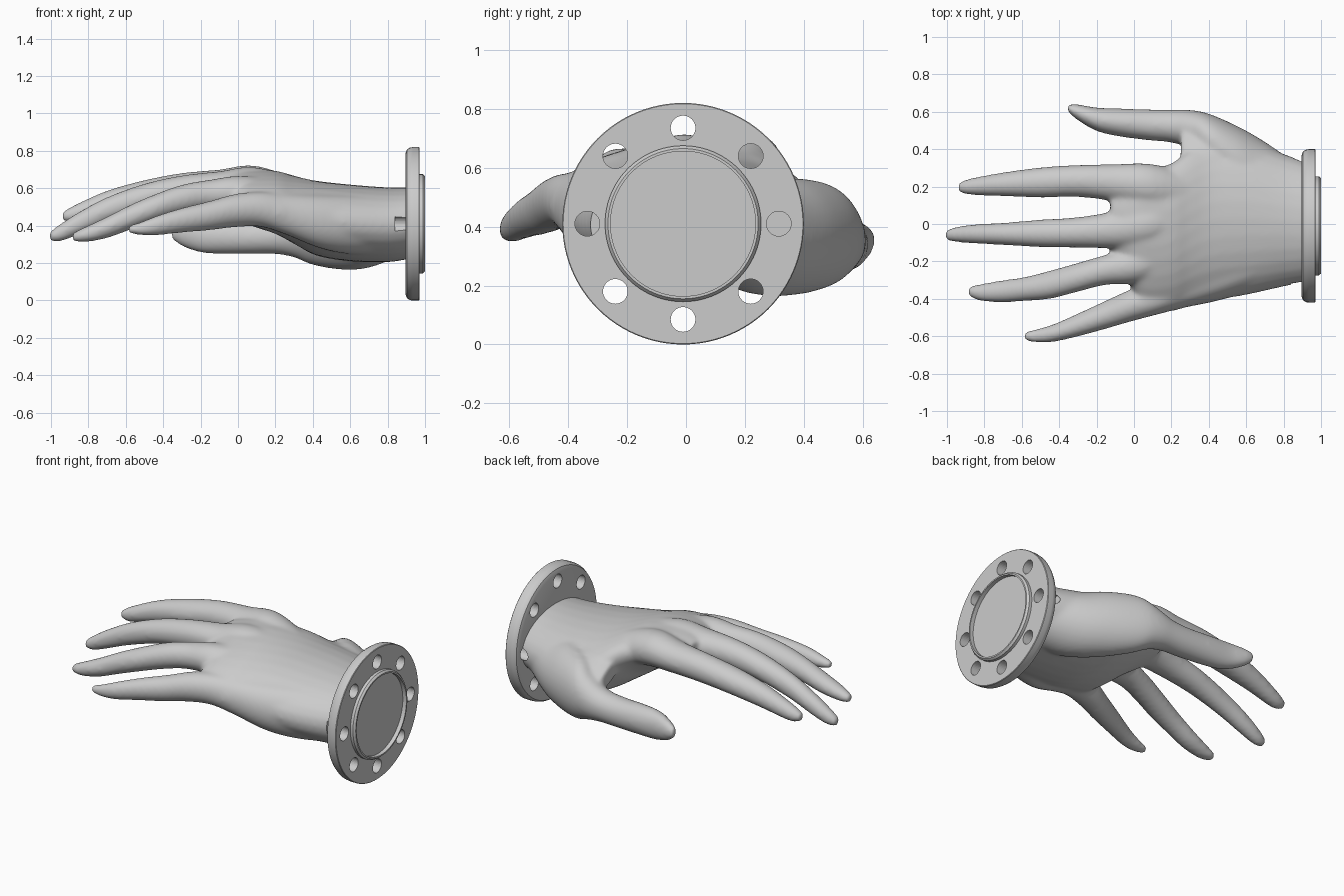
import bpy, bmesh, math
from mathutils import Vector, Matrix

cube = bpy.data.objects.get("Cube")
if cube:
    bpy.data.objects.remove(cube, do_unlink=True)

grey = bpy.data.materials.new("plain grey")
grey.use_nodes = True
grey.diffuse_color = (0.6, 0.6, 0.6, 1)
grey.node_tree.nodes["Principled BSDF"].inputs["Base Color"].default_value = (0.6, 0.6, 0.6, 1)

AXIS = Vector((0, -0.01, 0.41))


def make_object(name, bm):
    bmesh.ops.recalc_face_normals(bm, faces=bm.faces)
    mesh = bpy.data.meshes.new(name)
    bm.to_mesh(mesh)
    bm.free()
    obj = bpy.data.objects.new(name, mesh)
    bpy.context.collection.objects.link(obj)
    mesh.materials.append(grey)
    return obj


def loft(bm, rings):
    """Skin a list of vertex rings and cap both ends."""
    loops = [[bm.verts.new(p) for p in ring] for ring in rings]
    n = len(loops[0])
    for a, b in zip(loops, loops[1:]):
        for i in range(n):
            j = (i + 1) % n
            bm.faces.new((a[i], a[j], b[j], b[i]))
    bm.faces.new(loops[0][::-1])
    bm.faces.new(loops[-1])


def spline(keys, steps=5):
    """Catmull-Rom curve through section keys."""
    keys = [Vector(k) for k in keys]
    out = []
    for i in range(len(keys) - 1):
        b, c = keys[i], keys[i + 1]
        a = keys[i - 1] if i else b * 2 - c
        d = keys[i + 2] if i + 2 < len(keys) else c * 2 - b
        for s in range(steps):
            t = s / steps
            out.append(0.5 * (2 * b + (c - a) * t + (2 * a - 5 * b + 4 * c - d) * t ** 2
                              + (3 * b - a - 3 * c + d) * t ** 3))
    return out + [keys[-1]]


def limb(bm, keys, sides=28):
    """Organic tube; keys are x, y, z, half width, half height, tilt."""
    rings = []
    for x, y, z, ry, rz, tilt in spline([k if len(k) == 6 else k + (0,) for k in keys]):
        ring = []
        for i in range(sides):
            a = math.tau * i / sides
            u, v = max(ry, 0.008) * math.cos(a), max(rz, 0.008) * math.sin(a)
            c, s = math.cos(tilt), math.sin(tilt)
            ring.append((x, y + u * c - v * s, z + u * s + v * c))
        rings.append(ring)
    loft(bm, rings)


# Hand: overlapping palm, thumb, thumb web and fingers fused into one skin
bm = bmesh.new()
palm = [(.93, .01, .415, .32, .19), (.8, .02, .405, .355, .2), (.6, .03, .415, .41, .205),
        (.42, .02, .44, .43, .2), (.3, -.02, .485, .42, .18, .08), (.2, -.07, .525, .4, .16, .15),
        (.05, -.09, .555, .37, .13, .2), (-.05, -.03, .582, .24, .095, .2), (-.125, .01, .592, .16, .065, .2)]
thumb = [(-.355, .62, .36, .02, .032), (-.3, .597, .35, .043, .06), (-.2, .56, .342, .063, .086),
         (-.08, .543, .34, .075, .091), (.08, .53, .338, .083, .09), (.2, .523, .345, .088, .097),
         (.3, .505, .36, .105, .13), (.4, .45, .37, .14, .18), (.55, .34, .365, .185, .2),
         (.7, .24, .36, .2, .185), (.9, .14, .39, .16, .14)]
thumb_web = [(.25, .39, .475, .13, .05, -.45), (.35, .36, .475, .2, .085, -.5), (.5, .33, .425, .2, .13, -.45),
             (.7, .23, .405, .2, .15, -.35), (.92, .14, .41, .17, .15, -.2)]
index_finger = [(-.94, .195, .45, .026, .024), (-.87, .2, .464, .045, .049), (-.7, .212, .521, .064, .067),
                (-.5, .222, .567, .081, .077), (-.3, .23, .598, .086, .084), (-.1, .22, .61, .1, .09),
                (.1, .2, .615, .12, .105), (.4, .15, .52, .1, .1)]
middle_finger = [(-1.01, -.06, .342, .026, .024), (-.95, -.056, .363, .041, .048), (-.85, -.053, .413, .052, .061),
                 (-.7, -.053, .483, .06, .07), (-.5, -.05, .55, .074, .075), (-.3, -.045, .587, .082, .082),
                 (-.1, -.03, .604, .1, .087), (.1, 0, .607, .12, .105), (.4, .03, .52, .1, .1)]
ring_finger = [(-.888, -.36, .339, .026, .022), (-.82, -.366, .352, .046, .041), (-.7, -.36, .391, .06, .058),
               (-.58, -.347, .443, .065, .067), (-.45, -.325, .493, .076, .073), (-.3, -.285, .54, .078, .079),
               (-.15, -.245, .566, .081, .08), (.05, -.21, .572, .1, .094), (.4, -.1, .51, .1, .1)]
little_finger = [(-.585, -.6, .38, .024, .022), (-.52, -.598, .385, .037, .036), (-.43, -.583, .402, .048, .054),
                 (-.3, -.54, .429, .062, .067), (-.15, -.485, .454, .076, .079), (-.02, -.437, .48, .086, .089),
                 (.12, -.4, .488, .086, .094), (.26, -.36, .46, .09, .11), (.45, -.29, .42, .12, .145),
                 (.65, -.2, .405, .15, .16), (.92, -.12, .41, .14, .14)]
for keys in (palm, thumb, thumb_web, index_finger, middle_finger, ring_finger, little_finger):
    limb(bm, keys)
hand = make_object("hand", bm)
remesh = hand.modifiers.new("fuse", 'REMESH')
remesh.mode = 'VOXEL'
remesh.voxel_size = 0.011
remesh.use_smooth_shade = True
relax = hand.modifiers.new("relax", 'SMOOTH')
relax.factor = 0.5
relax.iterations = 20

# Wrist flange: turned disc with a raised, recessed collar
bm = bmesh.new()
profile = [(.01, .895), (.375, .895), (.397, .903), (.408, .92), (.41, .935), (.41, .967), (.407, .97),
           (.265, .97), (.265, .988), (.255, 1), (.246, 1), (.246, .975), (.01, .975)]
sides = 96
loft(bm, [[(x, AXIS.y + r * math.cos(math.tau * i / sides), AXIS.z + r * math.sin(math.tau * i / sides))
           for i in range(sides)] for r, x in profile])
flange = make_object("wrist_flange", bm)
bpy.context.view_layer.objects.active = flange
flange.select_set(True)
bpy.ops.object.shade_smooth_by_angle(angle=math.radians(35))

# Bolt holes: eight bores through the flange, touching the wrist sides
bm = bmesh.new()
for k in range(8):
    a = math.tau * k / 8
    spot = AXIS + Vector((.97, .325 * math.cos(a), .325 * math.sin(a)))
    bmesh.ops.create_cone(bm, cap_ends=True, segments=32, radius1=.042, radius2=.042, depth=.26,
                          matrix=Matrix.Translation(spot) @ Matrix.Rotation(math.pi / 2, 4, 'Y'))
cutter = make_object("bolt_hole_cutter", bm)
cutter.hide_render = True
cutter.hide_viewport = True
for obj in (hand, flange):
    cut = obj.modifiers.new("bolt holes", 'BOOLEAN')
    cut.operation = 'DIFFERENCE'
    cut.solver = 'EXACT'
    cut.object = cutter
